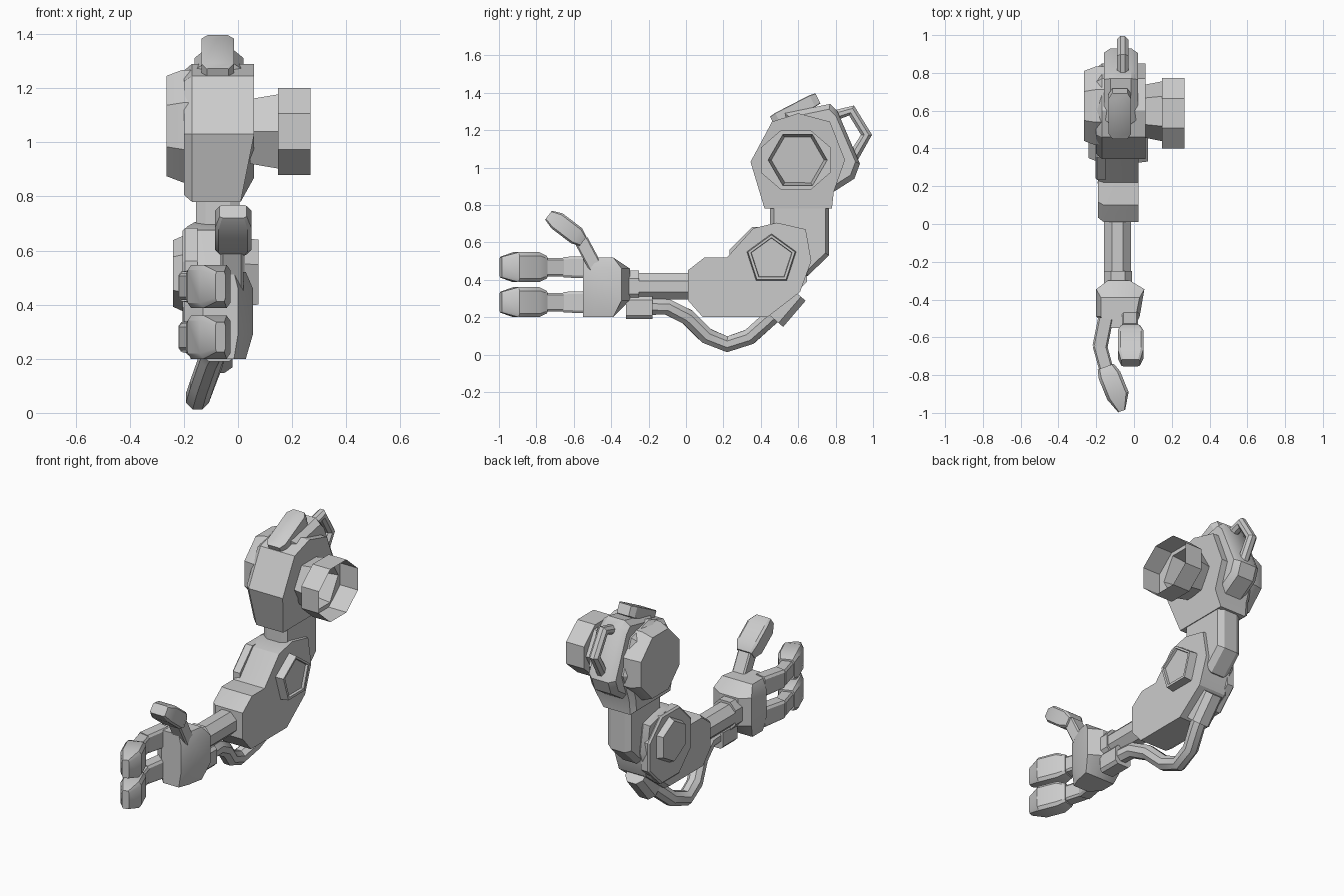
import bpy, bmesh, math
from mathutils import Vector

cube = bpy.data.objects.get("Cube")
if cube:
    bpy.data.objects.remove(cube, do_unlink=True)

grey = bpy.data.materials.new("plain grey")
grey.use_nodes = True
COLOUR = (0.6, 0.6, 0.6, 1)
grey.diffuse_color = COLOUR
grey.node_tree.nodes["Principled BSDF"].inputs["Base Color"].default_value = COLOUR


def finish(name, bm, angle=30):
    bmesh.ops.recalc_face_normals(bm, faces=bm.faces)
    mesh = bpy.data.meshes.new(name)
    bm.to_mesh(mesh)
    bm.free()
    mesh.materials.append(grey)
    obj = bpy.data.objects.new(name, mesh)
    bpy.context.collection.objects.link(obj)
    bpy.ops.object.select_all(action='DESELECT')
    obj.select_set(True)
    bpy.context.view_layer.objects.active = obj
    bpy.ops.object.shade_smooth_by_angle(angle=math.radians(angle))
    return obj


def add_rings(bm, rings):
    """Join successive rings of points with quads."""
    loops = [[bm.verts.new(p) for p in ring] for ring in rings]
    n = len(loops[0])
    for a, b in zip(loops, loops[1:]):
        for i in range(n):
            bm.faces.new((a[i], a[(i + 1) % n], b[(i + 1) % n], b[i]))
    return loops


def loft(name, rings):
    bm = bmesh.new()
    loops = add_rings(bm, rings)
    bm.faces.new(loops[0])
    bm.faces.new(loops[-1])
    return finish(name, bm)


def prism(name, profile, sections, low=None):
    """Side profile (y, z) swept over x; sections are (x, scale).
    low = (z limit, x max) narrows the lower part."""
    cy = (min(p[0] for p in profile) + max(p[0] for p in profile)) / 2
    cz = (min(p[1] for p in profile) + max(p[1] for p in profile)) / 2
    rings = []
    for x, s in sections:
        rings.append([(min(x, low[1]) if low and z < low[0] else x,
                       cy + (y - cy) * s, cz + (z - cz) * s) for y, z in profile])
    return loft(name, rings)


def ngon(n, y, z, r, turn=0):
    return [(y + r * math.cos(turn + math.tau * i / n),
             z + r * math.sin(turn + math.tau * i / n)) for i in range(n)]


def limb(name, stations, side, chamfer=0.25):
    """Chamfered box along stations (centre, width along side, thickness)."""
    side = Vector(side)
    d = (Vector(stations[-1][0]) - Vector(stations[0][0])).normalized()
    u = (side - d * side.dot(d)).normalized()
    v = d.cross(u)
    k = 1 - 2 * chamfer
    shape = [(1, k), (k, 1), (-k, 1), (-1, k), (-1, -k), (-k, -1), (k, -1), (1, -k)]
    return loft(name, [[Vector(c) + u * (a * w / 2) + v * (b * t / 2) for a, b in shape]
                       for c, w, t in stations])


def tube(name, points, radius, sides=8):
    """Bent pipe with one ring at each path point."""
    pts = [Vector(p) for p in points]
    rings = []
    for i, p in enumerate(pts):
        d = (pts[min(i + 1, len(pts) - 1)] - pts[max(i - 1, 0)]).normalized()
        u = (Vector((1, 0, 0)) - d * d.x).normalized()
        v = d.cross(u)
        rings.append([p + (u * math.cos(t) + v * math.sin(t)) * radius
                      for t in (math.tau * (k + 0.5) / sides for k in range(sides))])
    return loft(name, rings)


# Shoulder housing, narrowing towards the arm
prism("shoulder_housing",
      [(0.46, 1.245), (0.60, 1.29), (0.77, 1.245), (0.85, 1.04), (0.79, 0.87),
       (0.78, 0.78), (0.42, 0.78), (0.345, 1.03)],
      [(-0.20, 0.9), (-0.17, 1), (0.06, 1)], low=(0.8, 0.01))
prism("shoulder_outer_cap", ngon(8, 0.625, 1.06, 0.225, math.pi / 8),
      [(-0.16, 1), (-0.205, 1), (-0.265, 0.89)])
prism("back_housing",
      [(0.53, 1.29), (0.77, 1.34), (0.81, 1.30), (0.93, 1.02), (0.90, 0.94),
       (0.79, 0.87), (0.60, 0.90)],
      [(-0.16, 0.88), (-0.125, 1), (-0.015, 1), (0.02, 0.88)])
tube("back_handle", [(-0.06, 0.77, 1.27), (-0.06, 0.885, 1.305), (-0.06, 0.965, 1.175),
                     (-0.06, 0.885, 1.04)], 0.032)
limb("top_plate", [((-0.075, 0.46, 1.25), 0.08, 0.05), ((-0.075, 0.49, 1.265), 0.12, 0.06),
                   ((-0.075, 0.675, 1.355), 0.12, 0.07), ((-0.075, 0.705, 1.37), 0.08, 0.06)],
     (1, 0, 0), 0.05)

# Open mounting cup: octagonal wall, floor ring and hexagonal neck
bm = bmesh.new()
octagon = ngon(8, 0.587, 1.04, 0.187 / math.cos(math.pi / 8), math.pi / 8)
octagon = [(y, 1.04 + (z - 1.04) * 0.86) for y, z in octagon]
wall = add_rings(bm, [[(x, y, z) for y, z in octagon] for x in (0.267, 0.147)])
neck = add_rings(bm, [[(x, y, z) for y, z in ngon(6, 0.597, 1.04, r)]
                      for x, r in ((0.147, 0.158), (0.045, 0.138))])
rims = []
for loop in (wall[1], neck[0]):
    rims += [bm.edges.get((loop[i], loop[(i + 1) % len(loop)])) for i in range(len(loop))]
bmesh.ops.bridge_loops(bm, edges=rims)
finish("shoulder_mount_cup", bm)

# Upper arm and elbow
prism("upper_arm", [(0.45, 0.84), (0.765, 0.84), (0.765, 0.53), (0.65, 0.42), (0.45, 0.45)],
      [(-0.155, 0.87), (-0.12, 1), (-0.03, 1), (0.005, 0.87)])
prism("elbow_housing",
      [(0.01, 0.45), (0.10, 0.52), (0.22, 0.52), (0.36, 0.675), (0.485, 0.705),
       (0.64, 0.67), (0.67, 0.50), (0.61, 0.335), (0.435, 0.20), (0.09, 0.20), (0.01, 0.29)],
      [(-0.19, 0.93), (-0.16, 1), (0.025, 1)])
prism("elbow_outer_disc", ngon(8, 0.44, 0.475, 0.225, math.pi / 8),
      [(-0.15, 1), (-0.195, 1), (-0.205, 0.95)])
prism("elbow_outer_cap", ngon(6, 0.455, 0.515, 0.15, math.pi / 6),
      [(-0.18, 1), (-0.24, 0.82)])
prism("elbow_inner_cap", ngon(5, 0.457, 0.507, 0.138, math.pi / 2),
      [(0.01, 1.02), (0.075, 0.96), (0.075, 0.84), (0.06, 0.82)])

# Forearm rod and wrist
tube("forearm_rod", [(-0.087, 0.06, 0.365), (-0.087, -0.33, 0.365)], 0.077)
limb("wrist_collar", [((-0.085, -0.25, 0.365), 0.15, 0.17), ((-0.085, -0.33, 0.365), 0.15, 0.17)],
     (1, 0, 0))
limb("wrist_hose_clamp", [((-0.07, -0.32, 0.25), 0.11, 0.12), ((-0.07, -0.18, 0.25), 0.11, 0.12)],
     (1, 0, 0), 0.15)

# Hose slung under the forearm, with its elbow clamp
tube("forearm_hose", [(-0.065, -0.22, 0.255), (-0.075, -0.10, 0.255), (-0.10, 0.01, 0.20),
                      (-0.135, 0.11, 0.10), (-0.15, 0.22, 0.055), (-0.135, 0.34, 0.095),
                      (-0.10, 0.44, 0.185), (-0.08, 0.53, 0.27)], 0.046)
limb("elbow_hose_clamp", [((-0.08, 0.47, 0.19), 0.12, 0.13), ((-0.08, 0.59, 0.33), 0.12, 0.13)],
     (1, 0, 0))

# Palm: plan outline, with a smaller top and bottom at the wrist end
plan = [(-0.14, -0.30), (-0.02, -0.30), (0.055, -0.345), (0.03, -0.49),
        (0.0, -0.55), (-0.13, -0.55), (-0.20, -0.49), (-0.20, -0.345)]
rings = []
for z, y_back, s in ((0.20, -0.39, 0.8), (0.29, -0.30, 1), (0.46, -0.30, 1), (0.52, -0.39, 0.8)):
    rings.append([(-0.075 + (x + 0.075) * s, min(y, y_back), z) for x, y in plan])
loft("palm", rings)

# Two curled fingers
for label, z in (("upper", 0.467), ("lower", 0.28)):
    limb(label + "_finger_base", [((-0.15, -0.50, z), 0.12, 0.08),
                                  ((-0.18, -0.65, z), 0.11, 0.08)], (0, 0, 1), 0.12)
    limb(label + "_finger_middle", [((-0.182, -0.64, z), 0.10, 0.075),
                                    ((-0.145, -0.775, z), 0.10, 0.075)], (0, 0, 1), 0.12)
    limb(label + "_finger_tip", [((-0.15, -0.755, z), 0.12, 0.09), ((-0.13, -0.80, z), 0.16, 0.12),
                                 ((-0.085, -0.91, z), 0.16, 0.12),
                                 ((-0.065, -0.99, z), 0.11, 0.04)], (0, 0, 1), 0.12)

# Thumb
limb("thumb_base", [((-0.022, -0.48, 0.46), 0.085, 0.075), ((-0.022, -0.56, 0.61), 0.085, 0.075)],
     (1, 0, 0), 0.1)
limb("thumb_tip", [((-0.018, -0.55, 0.605), 0.10, 0.06), ((-0.018, -0.585, 0.635), 0.135, 0.10),
                   ((-0.018, -0.69, 0.715), 0.135, 0.10), ((-0.018, -0.735, 0.745), 0.10, 0.06)],
     (1, 0, 0), 0.1)
